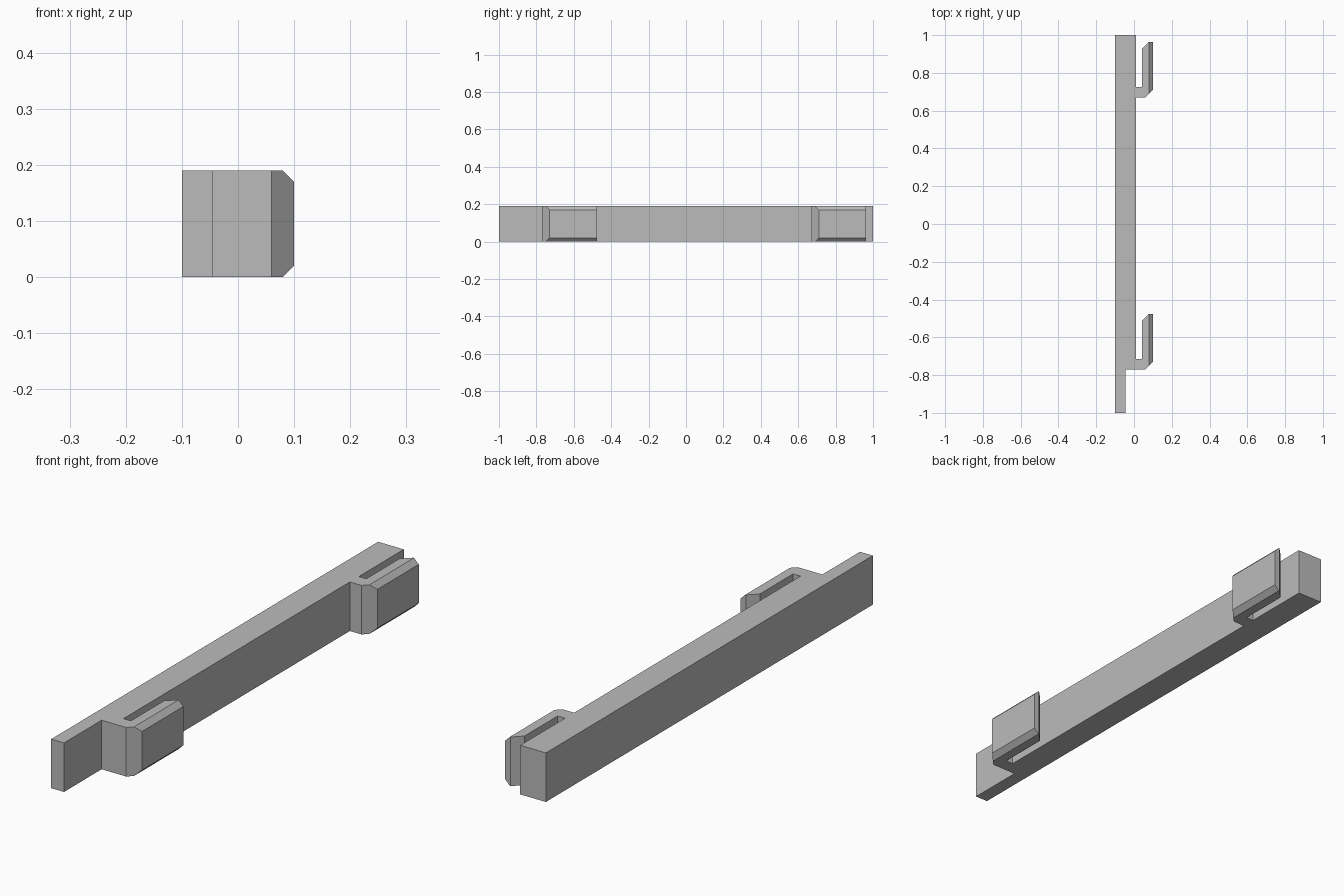
import bpy, bmesh
from mathutils import Vector

HEIGHT = 0.19

cube = bpy.data.objects.get("Cube")
if cube:
    bpy.data.objects.remove(cube, do_unlink=True)

grey = bpy.data.materials.new("plain_grey")
grey.use_nodes = True
colour = (0.5, 0.5, 0.5, 1)
grey.diffuse_color = colour
grey.node_tree.nodes["Principled BSDF"].inputs["Base Color"].default_value = colour


def extrude_profile(name, points, chamfer=0):
    """Extrude an outline upwards; optionally bevel its outer +x edges."""
    bm = bmesh.new()
    base = bm.faces.new([bm.verts.new((x, y, 0)) for x, y in points])
    top = bmesh.ops.extrude_face_region(bm, geom=[base], use_keep_orig=True)
    moved = [v for v in top["geom"] if isinstance(v, bmesh.types.BMVert)]
    bmesh.ops.translate(bm, verts=moved, vec=(0, 0, HEIGHT))
    if chamfer:
        edge_x = max(p[0] for p in points)
        for z, direction in ((0, -1), (HEIGHT, 1)):
            cut = bmesh.ops.bisect_plane(
                bm, geom=bm.verts[:] + bm.edges[:] + bm.faces[:], dist=1e-5,
                plane_co=Vector((edge_x - chamfer, 0, z)),
                plane_no=Vector((1, 0, direction)), clear_outer=True)
            rim = [e for e in cut["geom_cut"] if isinstance(e, bmesh.types.BMEdge)]
            bmesh.ops.holes_fill(bm, edges=rim, sides=0)
    bmesh.ops.recalc_face_normals(bm, faces=bm.faces[:])
    mesh = bpy.data.meshes.new(name)
    bm.to_mesh(mesh)
    bm.free()
    mesh.materials.append(grey)
    obj = bpy.data.objects.new(name, mesh)
    bpy.context.collection.objects.link(obj)
    return obj


# Long bar with a thinner tongue at the front end
extrude_profile("bar", [(-0.1, -1), (-0.045, -1), (-0.045, -0.77),
                        (0.01, -0.77), (0.01, 1), (-0.1, 1)])


# Hooked clips on the side, open towards the back
def clip(name, start, end):
    extrude_profile(name, [
        (0.01, start), (0.06, start), (0.1, start + 0.04), (0.1, end),
        (0.077, end), (0.042, end - 0.035), (0.042, start + 0.055),
        (0.01, start + 0.055)], chamfer=0.02)


clip("front_clip", -0.77, -0.477)
clip("back_clip", 0.67, 0.963)
